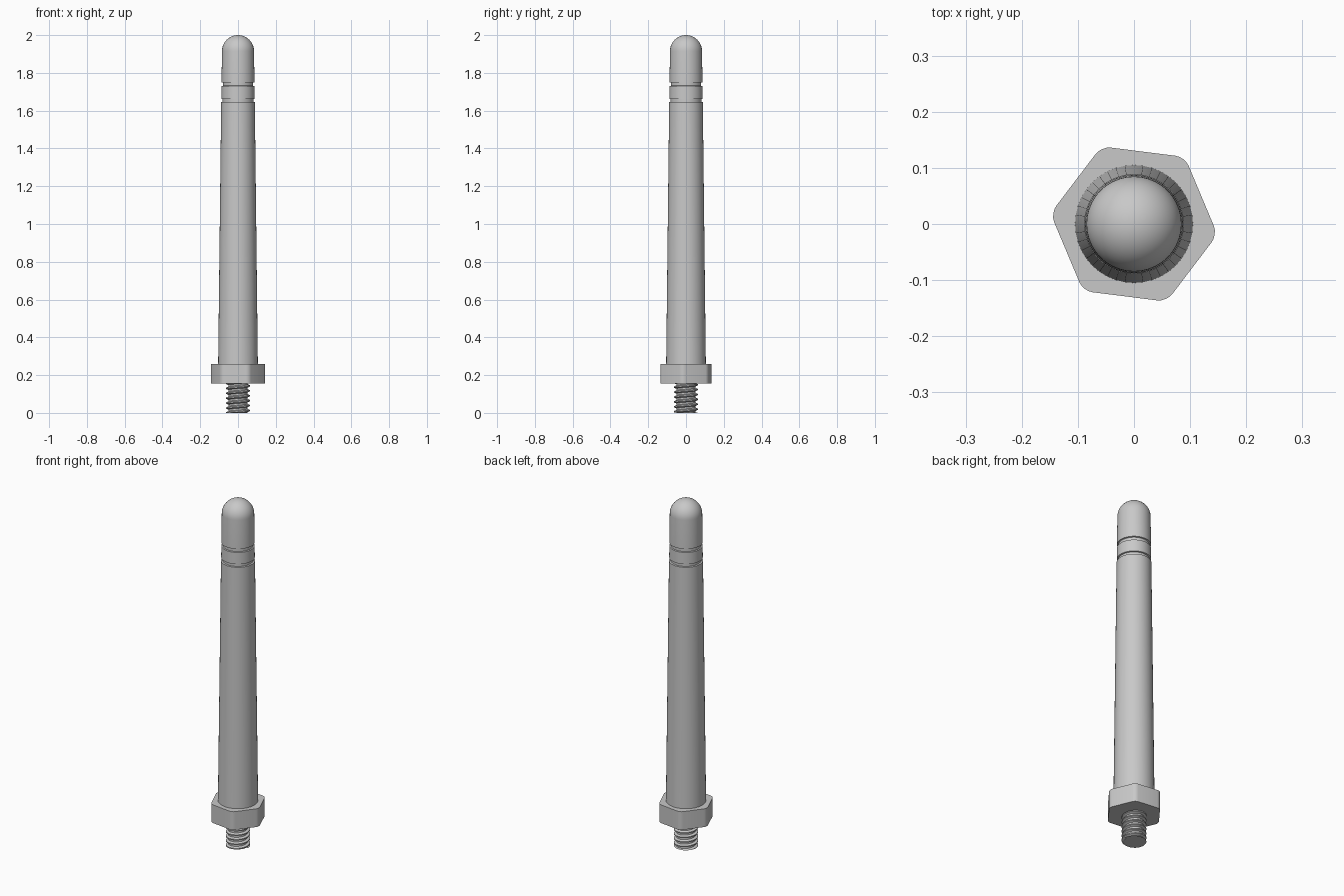
import bpy
import bmesh
from math import pi, sin, cos, radians

old = bpy.data.objects.get("Cube")
if old:
    bpy.data.objects.remove(old, do_unlink=True)

grey = bpy.data.materials.new("light_grey")
grey.use_nodes = True
colour = (0.58, 0.58, 0.58, 1)
grey.diffuse_color = colour
grey.node_tree.nodes["Principled BSDF"].inputs["Base Color"].default_value = colour


def finish(name, bm, angle=35):
    """Turn a bmesh into a shaded object."""
    bmesh.ops.remove_doubles(bm, verts=bm.verts, dist=1e-5)
    bmesh.ops.recalc_face_normals(bm, faces=bm.faces)
    mesh = bpy.data.meshes.new(name)
    bm.to_mesh(mesh)
    bm.free()
    mesh.materials.append(grey)
    ob = bpy.data.objects.new(name, mesh)
    bpy.context.collection.objects.link(ob)
    bpy.ops.object.select_all(action="DESELECT")
    ob.select_set(True)
    bpy.context.view_layer.objects.active = ob
    bpy.ops.object.shade_smooth_by_angle(angle=radians(angle))
    return ob


def lathe(name, profile, steps=40):
    """Spin (radius, height) points round the z axis."""
    bm = bmesh.new()
    verts = [bm.verts.new((r, 0, z)) for r, z in profile]
    edges = [bm.edges.new(pair) for pair in zip(verts, verts[1:])]
    bmesh.ops.spin(bm, geom=verts + edges, axis=(0, 0, 1), cent=(0, 0, 0),
                   angle=2 * pi, steps=steps)
    return finish(name, bm)


# Tapered sleeve with two grooves and a domed tip
nut_bottom, nut_top = 0.155, 0.26
tip = 0.085
sleeve = [(0, nut_top), (0.105, nut_top), (0.089, 1.645),
          (0.081, 1.647), (0.081, 1.661), (0.088, 1.663),
          (0.087, 1.73), (0.080, 1.732), (0.080, 1.748), (0.087, 1.75)]
for i in range(13):
    a = i / 12 * pi / 2
    sleeve.append((tip * cos(a), 2 - tip + tip * sin(a)))
lathe("antenna_sleeve", sleeve)

# Hexagonal nut with rounded corners
bm = bmesh.new()
ring = [bm.verts.new((0.15 * cos(a), 0.15 * sin(a), nut_bottom))
        for a in (radians(60 * i - 7.2) for i in range(6))]
base = bm.faces.new(ring)
top = bmesh.ops.extrude_face_region(bm, geom=[base])["geom"]
for v in top:
    if isinstance(v, bmesh.types.BMVert):
        v.co.z = nut_top
uprights = [e for e in bm.edges
            if abs(e.verts[0].co.z - e.verts[1].co.z) > 0.01]
bmesh.ops.bevel(bm, geom=uprights, offset=0.017, segments=4, profile=0.5,
                affect="EDGES")
finish("hex_nut", bm)

# Threaded stud: a core and a helical tooth, trimmed flat at both ends
root, crest, pitch, steps = 0.051, 0.063, 0.026, 32
lathe("stud_core", [(0, 0), (root, 0), (root, nut_bottom), (0, nut_bottom)], steps)

bm = bmesh.new()
tooth = [(root - 0.003, -0.010), (crest, -0.003), (crest, 0.003), (root - 0.003, 0.010)]
turns = int(nut_bottom / pitch) + 2
previous = None
for i in range(turns * steps + 1):
    a = 2 * pi * i / steps
    rise = pitch * (i / steps - 0.5)
    section = [bm.verts.new((r * cos(a), r * sin(a),
                             min(max(rise + z, 0), nut_bottom)))
               for r, z in tooth]
    if previous:
        for k in range(len(tooth) - 1):
            bm.faces.new((previous[k], section[k], section[k + 1], previous[k + 1]))
        bm.faces.new((previous[-1], section[-1], section[0], previous[0]))
    previous = section
bmesh.ops.dissolve_degenerate(bm, dist=1e-5, edges=bm.edges)
finish("stud_thread", bm, 25)
